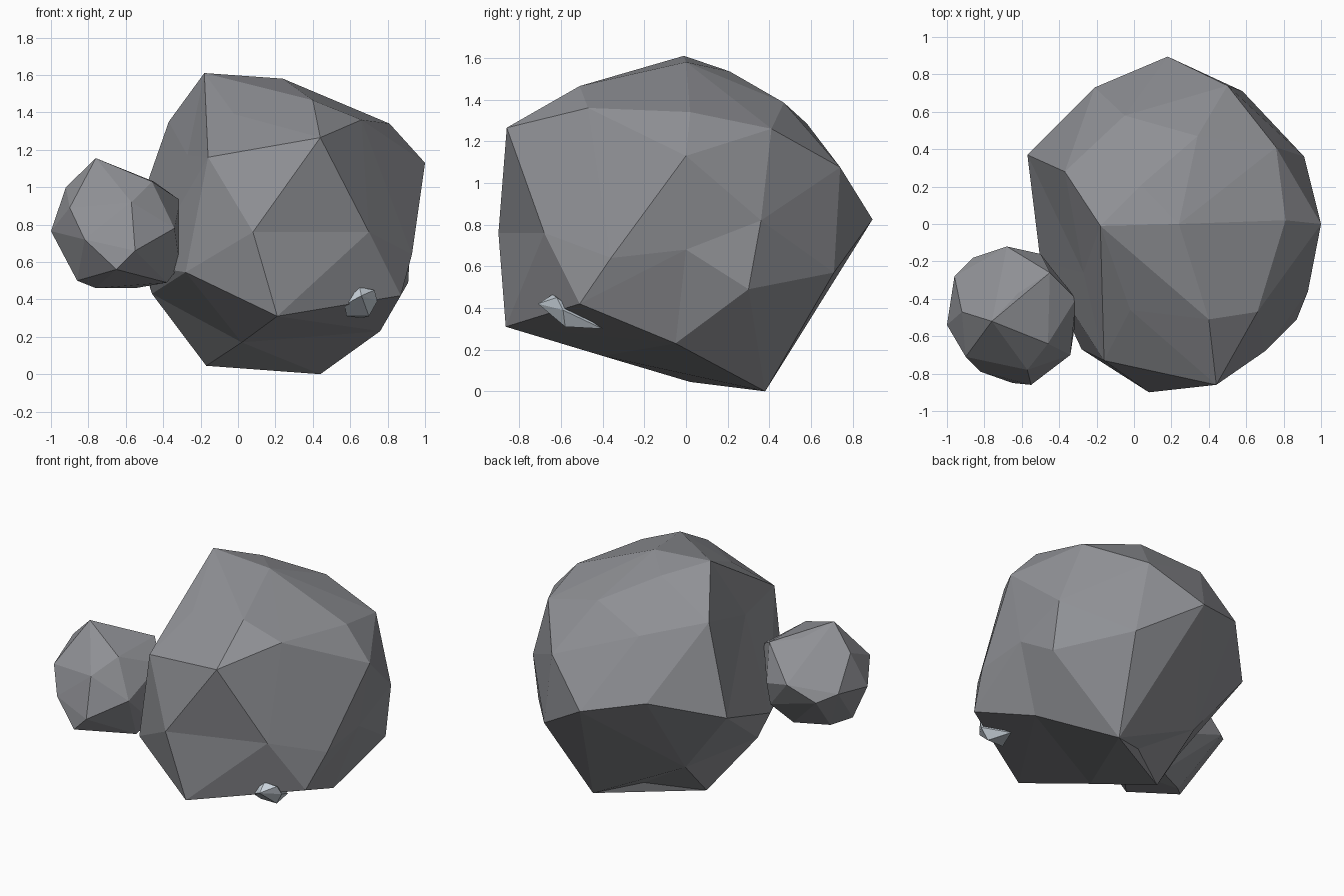
import bpy
import bmesh
from mathutils import Vector

# Remove the default cube
default_cube = bpy.data.objects.get("Cube")
if default_cube:
    bpy.data.objects.remove(default_cube, do_unlink=True)


def make_material(name, color):
    material = bpy.data.materials.new(name)
    material.use_nodes = True
    material.diffuse_color = color
    shader = material.node_tree.nodes["Principled BSDF"]
    shader.inputs["Base Color"].default_value = color
    shader.inputs["Roughness"].default_value = 0.9
    return material


def make_stone(name, layers, material, roundness):
    """Wrap a faceted skin around corner points grouped by layer.

    The skin is hulled on points pushed toward a ball, so that slightly
    hollow corners survive, and every corner is then put back in place.
    """
    corners = [Vector(p) for layer in layers for p in layer]
    center = sum(corners, Vector()) / len(corners)
    radius = max((p - center).length for p in corners)
    bm = bmesh.new()
    home = bm.verts.layers.float_vector.new("home")
    for corner in corners:
        ball = center + (corner - center).normalized() * radius
        vert = bm.verts.new(corner.lerp(ball, roundness))
        vert[home] = corner
    hull = bmesh.ops.convex_hull(bm, input=bm.verts[:])
    unused = [g for g in hull["geom_interior"] if isinstance(g, bmesh.types.BMVert)]
    bmesh.ops.delete(bm, geom=unused, context="VERTS")
    for vert in bm.verts:
        vert.co = vert[home]
    bm.verts.layers.float_vector.remove(home)
    bmesh.ops.recalc_face_normals(bm, faces=bm.faces[:])
    mesh = bpy.data.meshes.new(name)
    bm.to_mesh(mesh)
    bm.free()
    mesh.materials.append(material)
    stone = bpy.data.objects.new(name, mesh)
    bpy.context.collection.objects.link(stone)
    return stone


dark_stone = make_material("dark grey stone", (.275, .28, .3, 1))
pale_stone = make_material("pale blue grey stone", (.58, .64, .7, 1))

# Large boulder, from its crown down to its base
boulder_crown = [
    (-.18, -.01, 1.61), (.24, 0, 1.58), (.4, -.51, 1.465), (-.02, -.46, 1.39),
    (.04, .21, 1.535), (.34, .47, 1.385), (.66, -.47, 1.36), (.81, .02, 1.34),
    (-.37, .28, 1.35), (-.05, .58, 1.285),
]
boulder_shoulder = [
    (.44, -.86, 1.265), (-.16, -.73, 1.16), (1, 0, 1.13), (.76, .41, 1.26),
    (.5, .74, 1.075), (-.27, -.26, 1.17),
]
boulder_waist = [
    (.08, -.9, .76), (.7, -.68, .76), (.92, 0, .68), (.91, .36, .82),
    (.18, .895, .825), (-.21, .73, .92), (-.57, .37, .78), (.58, .71, .57),
    (-.28, -.67, .545), (-.5, -.2, .58), (.93, -.36, .64),
]
boulder_base = [
    (.21, -.865, .31), (.87, -.51, .42), (.91, .3, .49), (.76, -.05, .23),
    (.44, .38, 0), (-.17, .02, .045), (.16, .23, .09), (.02, -.4, .17),
    (-.22, .32, .33), (-.46, -.12, .43),
]
make_stone("large_boulder",
           [boulder_crown, boulder_shoulder, boulder_waist, boulder_base],
           dark_stone, .45)

# Smaller boulder leaning against the large one
small_top = [
    (-.76, -.52, 1.155), (-.92, -.47, 1), (-.62, -.37, 1.06), (-.45, -.26, 1.03),
    (-.57, -.78, .92), (-.9, -.71, .89), (-.31, -.4, .93), (-.46, -.64, 1.03),
]
small_middle = [
    (-1, -.54, .765), (-.34, -.7, .78), (-.5, -.16, .8), (-.68, -.12, .85),
    (-.86, -.18, .75), (-.96, -.28, .8), (-.82, -.79, .72),
]
small_bottom = [
    (-.55, -.86, .66), (-.65, -.85, .56), (-.86, -.58, .5), (-.76, -.48, .46),
    (-.55, -.38, .46), (-.31, -.5, .58), (-.5, -.2, .64), (-.38, -.56, .49),
]
make_stone("small_boulder", [small_top, small_middle, small_bottom],
           dark_stone, .4)

# Pebble wedged under the front, tapering toward the back
pebble_head = [
    (.65, -.64, .465), (.73, -.62, .45), (.59, -.61, .45), (.745, -.59, .39),
    (.57, -.65, .37), (.66, -.71, .42),
]
pebble_tail = [(.7, -.58, .31), (.58, -.58, .31), (.66, -.4, .3)]
make_stone("pebble", [pebble_head, pebble_tail], pale_stone, 0)
